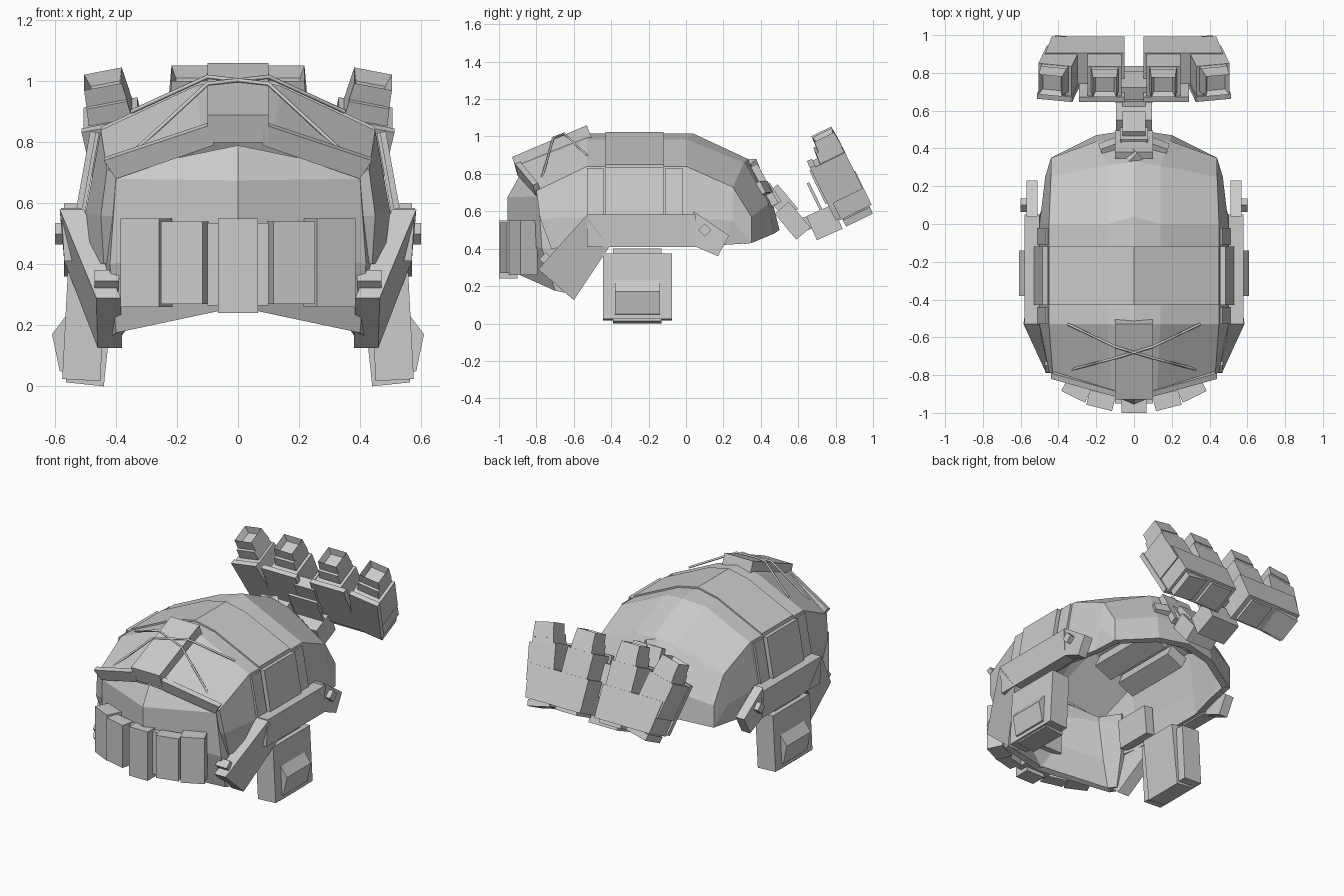
import bpy, bmesh
from math import radians
from mathutils import Vector, Matrix, Euler

cube = bpy.data.objects.get("Cube")
if cube:
    bpy.data.objects.remove(cube, do_unlink=True)


def finish(name, bm, mirror=False, thickness=0):
    mesh = bpy.data.meshes.new(name)
    bm.to_mesh(mesh)
    bm.free()
    obj = bpy.data.objects.new(name, mesh)
    bpy.context.collection.objects.link(obj)
    if mirror:
        mod = obj.modifiers.new("Mirror", 'MIRROR')
        mod.use_clip = True
    if thickness:
        mod = obj.modifiers.new("Thickness", 'SOLIDIFY')
        mod.thickness = thickness
        mod.offset = -1


def box(name, loc, size, rot=(0, 0, 0), mirror=False, frame=Matrix(), taper=1, hollow=0):
    """Box turned by degrees; taper narrows its top, hollow sinks its top."""
    bm = bmesh.new()
    bmesh.ops.create_cube(bm, size=1)
    for v in bm.verts:
        if v.co.z > 0:
            v.co.x *= taper
            v.co.y *= taper
        v.co *= Vector(size)
    if hollow:
        bm.normal_update()
        top = max(bm.faces, key=lambda f: f.normal.z)
        bmesh.ops.inset_region(bm, faces=[top], thickness=hollow)
        bmesh.ops.translate(bm, verts=top.verts, vec=(0, 0, -hollow * 2))
    turn = Euler([radians(a) for a in rot]).to_matrix().to_4x4()
    bm.transform(frame @ Matrix.Translation(loc) @ turn)
    finish(name, bm, mirror)


def slab(name, points, offset, mirror=True):
    """Polygon pushed along an offset into a solid."""
    bm = bmesh.new()
    face = bm.faces.new([bm.verts.new(p) for p in points])
    ext = bmesh.ops.extrude_face_region(bm, geom=[face], use_keep_orig=True)
    moved = [g for g in ext["geom"] if isinstance(g, bmesh.types.BMVert)]
    bmesh.ops.translate(bm, verts=moved, vec=offset)
    bmesh.ops.recalc_face_normals(bm, faces=bm.faces)
    finish(name, bm, mirror)


def sheet(name, columns, thickness):
    """Half skin through columns of points, mirrored and thickened inward."""
    bm = bmesh.new()
    made = {p: bm.verts.new(p) for column in columns for p in column}
    for a, b in zip(columns, columns[1:]):
        for i in range(len(a) - 1):
            ring = dict.fromkeys([a[i], a[i + 1], b[i + 1], b[i]])
            bm.faces.new([made[p] for p in ring])
    bmesh.ops.recalc_face_normals(bm, faces=bm.faces)
    middle = Vector((0, -0.2, 0.4))
    if sum(f.normal.dot(f.calc_center_median() - middle) for f in bm.faces) < 0:
        bmesh.ops.reverse_faces(bm, faces=bm.faces)
    finish(name, bm, True, thickness)


# Helmet shell, from brow to nape
def section(y, ridge):
    return [(0, ridge, 1.015), (.14, y, .985), (.45, y, .84), (.5, y, .57), (.51, y, .42)]


corner = (.44, .35, .43)
sheet("helmet_shell", [
    [(0, -.91, .87), (.12, -.9, .84), (.43, -.8, .71), (.45, -.78, .56), (.44, -.72, .4)],
    section(-.53, -.53),
    section(0, .04),
    [(0, .33, .88), (.14, .31, .86), (.44, .25, .73), (.47, .25, .55), (.46, .2, .42)],
    [(0, .46, .66), (.19, .44, .64), (.44, .35, .57), corner, corner],
], .04)
sheet("nape_panel", [
    [(0, .46, .66), (.19, .44, .64), (.44, .35, .57)],
    [(0, .5, .5), (.2, .47, .48), corner],
], .04)

# Front wall under the brow
sheet("front_wall", [
    [(0, -.89, .79), (0, -.955, .675), (0, -.955, .5), (0, -.89, .26)],
    [(.39, -.78, .71), (.4, -.79, .68), (.42, -.77, .4), (.4, -.7, .175)],
    [(.45, -.62, .68), (.46, -.62, .6), (.45, -.62, .4), (.42, -.62, .16)],
], .04)
slab("brow_lip", [(.08, -.92, .86), (.44, -.82, .74), (.4, -.8, .68), (.08, -.9, .79)], (0, .03, .01))

# Raised plates on the sides and a thin one over the crown
for name, y0, y1, lift in (("middle", -.43, -.12, .03), ("front", -.53, -.44, .012), ("rear", -.11, -.02, .012)):
    slab(name + "_side_plate", [(.455, y0, .83), (.5, y0, .58), (.5, y1, .58), (.455, y1, .83)],
         (lift, 0, lift * .2))
slab("crown_plate", [(0, -.43, 1.015), (.14, -.43, .985), (.45, -.43, .84),
                     (.45, -.12, .84), (.14, -.12, .985), (0, -.12, 1.015)], (0, 0, .01))

# Brow block and crossed cords
slab("brow_block", [(-.1, -.93, .89), (-.1, -.53, 1.06), (-.1, -.5, .98), (-.1, -.9, .8)], (.2, 0, 0), False)
for side in (-1, 1):
    curve = bpy.data.curves.new("brow_cord", 'CURVE')
    curve.dimensions = '3D'
    curve.bevel_depth = .007
    curve.bevel_resolution = 0
    path = [(-.35, -.53, .9), (-.1, -.65, 1.015), (.1, -.71, .992), (.33, -.77, .78)]
    spline = curve.splines.new('POLY')
    spline.points.add(len(path) - 1)
    for point, (x, y, z) in zip(spline.points, path):
        point.co = (x * side, y, z, 1)
    bpy.context.collection.objects.link(bpy.data.objects.new("brow_cord", curve))

# Side rails with angled ends, and knobs
slab("side_rail", [(.58, -.53, .585), (.58, .05, .585), (.57, .05, .41), (.57, -.53, .41)], (-.08, 0, 0))
slab("rail_rear_end", [(.57, .04, .6), (.57, .23, .47), (.57, .17, .36), (.57, .03, .42)], (-.06, 0, 0))
slab("rail_front_strap", [(.585, -.53, .58), (.57, -.41, .41), (.46, -.6, .125), (.465, -.79, .29)], (-.08, 0, 0))
box("rear_knob", (.575, .1, .5), (.05, .05, .05), (45, 0, 0), True)
box("front_knob", (.43, -.75, .345), (.08, .05, .05), (45, 0, 0), True)

# Ear cups
box("ear_cup", (.505, -.26, .195), (.125, .37, .35), (0, -3, 0), True)
box("ear_cup_core", (.482, -.26, .2), (.125, .26, .39), (0, -6, 0), True)
slab("ear_cup_bump", [(.55, -.38, .04), (.585, -.38, .05), (.61, -.38, .17), (.565, -.38, .23)], (0, .24, 0))

# Front pouch row
box("centre_pouch", (0, -.95, .395), (.13, .1, .31))
box("centre_pouch_back", (0, -.9, .4), (.2, .1, .27))
box("inner_pouch", (.175, -.935, .405), (.14, .08, .27), (0, 0, 14), True)
box("outer_pouch", (.3, -.87, .405), (.14, .1, .29), (0, 0, 26), True)

# Inside padding
box("centre_pad", (0, -.25, .925), (.14, .5, .09))
box("crown_pad", (.2, -.25, .855), (.13, .5, .09), (0, 24, 0), True)
box("upper_side_pad", (.35, -.25, .78), (.12, .45, .08), (0, 26, 0), True)
box("side_pad", (.42, -.48, .52), (.06, .24, .18), (0, -5, 0), True)
box("front_pad", (0, -.85, .5), (.26, .07, .22))
box("rear_pad", (0, .36, .64), (.3, .07, .16), (25, 0, 0))

# Rear mount and hinged arm
box("mount_plate", (0, .42, .74), (.2, .04, .24), (28, 0, 0))
box("mount_wing", (.12, .41, .72), (.12, .05, .07), (28, 0, -20), True)
box("mount_block", (0, .44, .68), (.15, .09, .12), (32, 0, 0))
box("mount_latch", (0, .35, .84), (.06, .05, .06), (30, 0, 45))
box("arm_upper", (0, .51, .65), (.12, .09, .17), (40, 0, 0))
box("arm_lower", (0, .57, .55), (.19, .1, .18), (40, 0, 0))
box("arm_link", (0, .66, .54), (.12, .16, .07), (18, 0, 0))
box("arm_end_block", (0, .74, .54), (.2, .15, .14), (24, 0, 0))

# Four-tube viewer, leaning back: a wide housing each side carries two tubes
frame = Matrix.Translation((0, .815, .76)) @ Matrix.Rotation(radians(26), 4, 'X')
slab("viewer_housing", [frame @ Vector(p) for p in
                        ((.05, .105, -.19), (.435, .105, -.19), (.47, .105, .01), (.05, .105, .01))],
     frame.to_3x3() @ Vector((0, -.19, 0)))
for name, x, lean, drop, width in (("inner", .17, 0, 0, .24), ("outer", .385, 12, -.015, .19)):
    pose = frame @ Matrix.Translation((x, 0, drop)) @ Matrix.Rotation(radians(lean), 4, 'Y')
    shift = .155 - x if name == "inner" else 0
    box(name + "_viewer_body", (shift, .005, .05), (.18, .19, .22), mirror=True, frame=pose)
    box(name + "_viewer_collar", (shift, .025, .175), (.15, .15, .09), mirror=True, frame=pose, taper=.9)
    box(name + "_viewer_tube", (shift, .035, .235), (.14, .13, .09), mirror=True, frame=pose,
        taper=.9, hollow=.02)
    box(name + "_viewer_eyepiece", (shift, .01, -.19), (.15, .16, .04), mirror=True, frame=pose)
    box(name + "_viewer_front_plate", (0, -.09, .01), (width, .03, .32), mirror=True, frame=pose)
box("viewer_bridge", (0, -.08, .02), (.14, .07, .2), frame=frame)
box("viewer_bridge_plate", (0, -.15, -.02), (.2, .015, .17), frame=frame)
